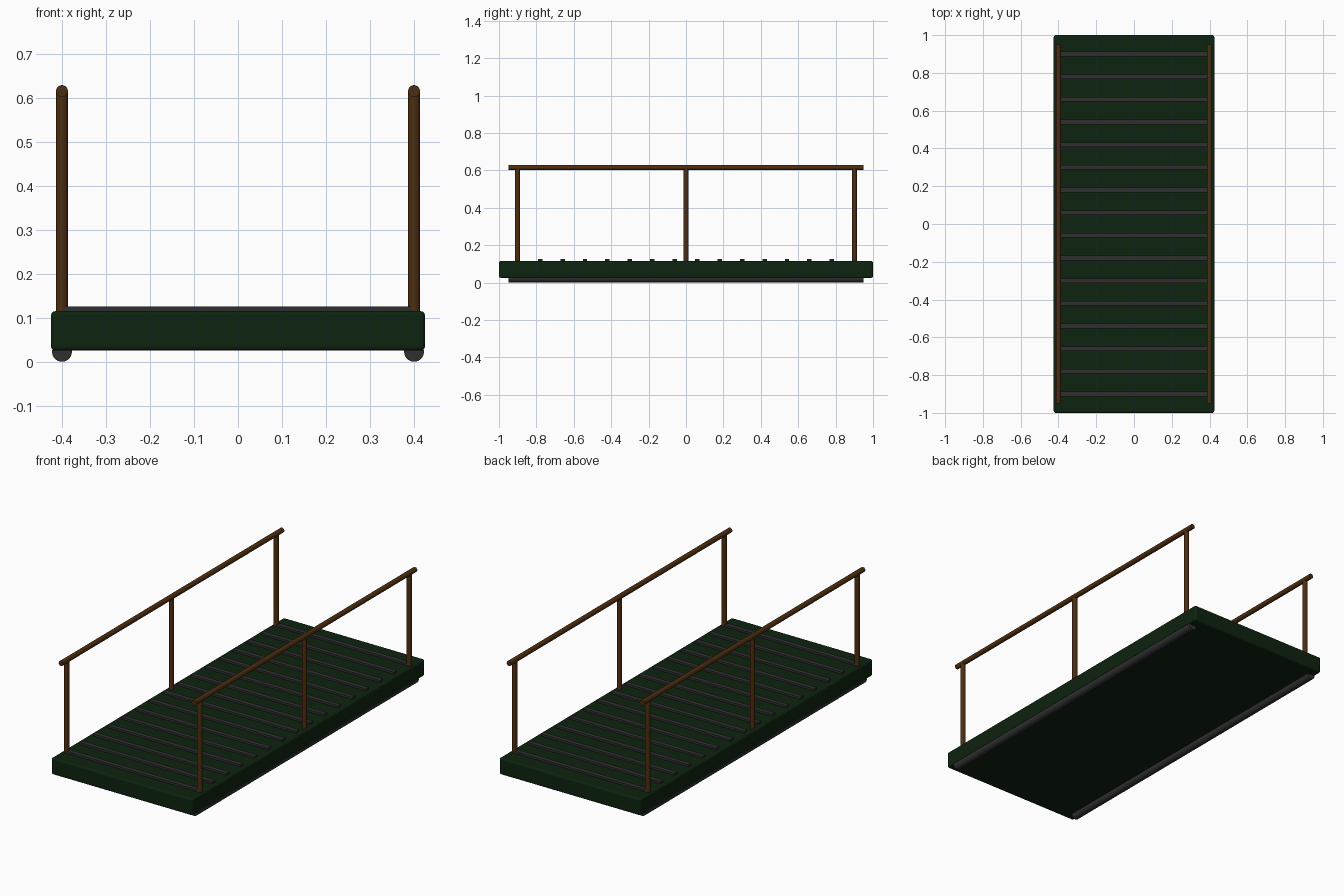
import bpy
import math

if "Cube" in bpy.data.objects:
    bpy.data.objects.remove(bpy.data.objects["Cube"])


def material(name, rgb):
    m = bpy.data.materials.new(name)
    m.diffuse_color = (*rgb, 1)
    m.use_nodes = True
    m.node_tree.nodes["Principled BSDF"].inputs["Base Color"].default_value = m.diffuse_color
    return m


GREEN = material("dark green", (0.004, 0.017, 0.005))
GREY = material("dark grey", (0.03, 0.03, 0.03))
BROWN = material("rust brown", (0.075, 0.027, 0.005))


def box(name, size, loc, mat, bevel=0):
    bpy.ops.mesh.primitive_cube_add(size=1, location=loc)
    ob = bpy.context.object
    ob.name = name
    ob.scale = size
    bpy.ops.object.transform_apply(location=False, rotation=False, scale=True)
    ob.data.materials.append(mat)
    if bevel:
        mod = ob.modifiers.new("bevel", 'BEVEL')
        mod.width = bevel
        mod.segments = 3
    return ob


def rod(name, radius, length, loc, mat, along_y=False):
    rot = (math.pi / 2, 0, 0) if along_y else (0, 0, 0)
    bpy.ops.mesh.primitive_cylinder_add(vertices=32, radius=radius, depth=length,
                                        location=loc, rotation=rot)
    ob = bpy.context.object
    ob.name = name
    ob.data.materials.append(mat)
    bpy.ops.object.shade_smooth_by_angle()
    return ob


# Deck slab with softened edges
box("deck", (0.85, 2.0, 0.09), (0, 0, 0.07), GREEN, 0.01)

# Raised grip slats across the deck
for i in range(16):
    box("slat", (0.8, 0.024, 0.02), (0, -0.9 + 0.12 * i, 0.116), GREY)

# Each side: floor runner, posts and handrail
for x in (-0.4, 0.4):
    rod("runner", 0.0225, 1.9, (x, 0, 0.0225), GREY, True)
    rod("handrail", 0.0135, 1.9, (x, 0, 0.615), BROWN, True)
    for y in (-0.9, 0, 0.9):
        rod("post", 0.0135, 0.505, (x, y, 0.3625), BROWN)
